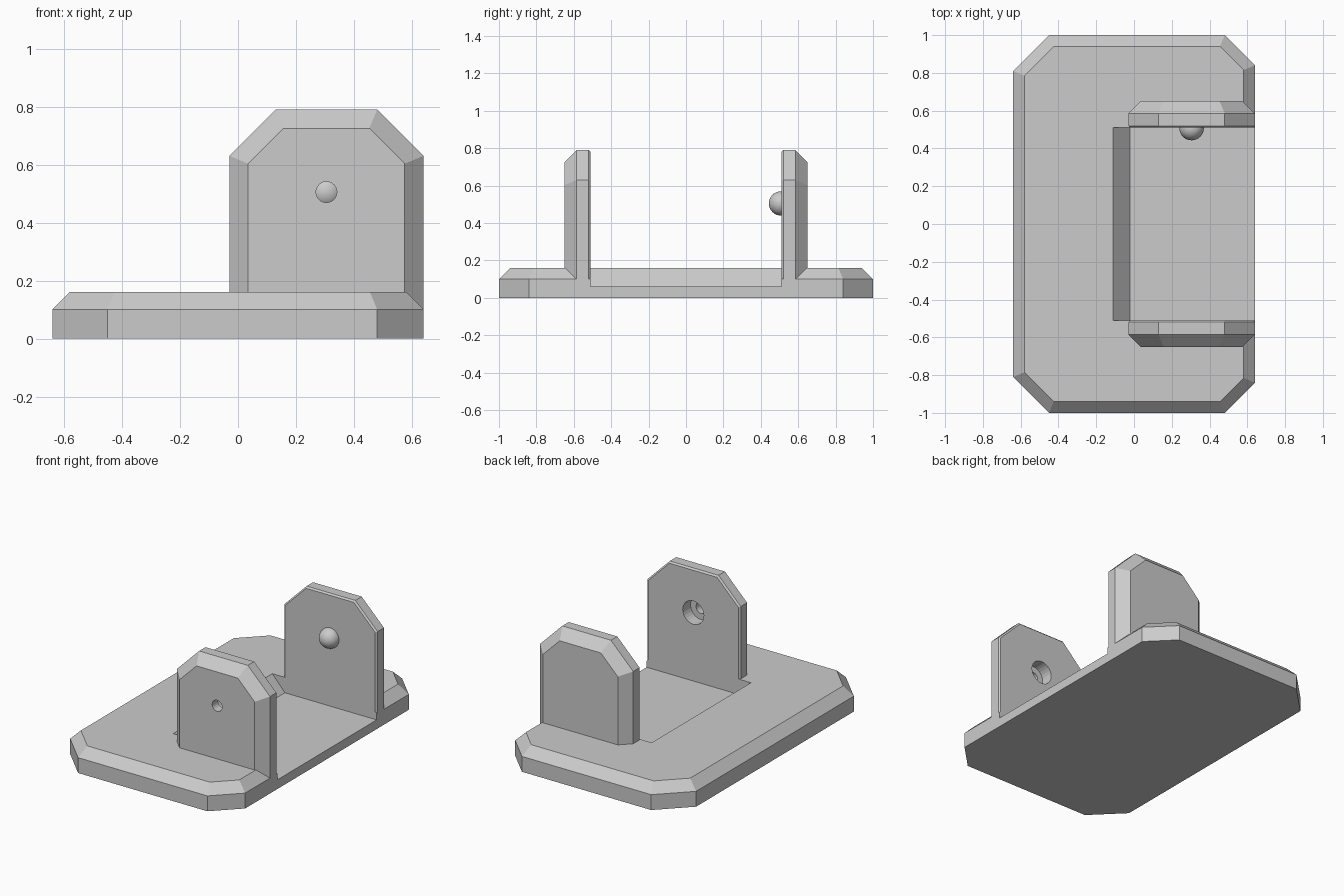
import bpy, bmesh, math
from mathutils import Vector

cube = bpy.data.objects.get("Cube")
if cube:
    bpy.data.objects.remove(cube, do_unlink=True)

grey = bpy.data.materials.new("plain_grey")
grey.use_nodes = True
colour = (0.6, 0.6, 0.6, 1)
grey.diffuse_color = colour
grey.node_tree.nodes["Principled BSDF"].inputs["Base Color"].default_value = colour


def loft(name, rings):
    """Closed solid through a stack of matching outlines."""
    bm = bmesh.new()
    loops = [[bm.verts.new(p) for p in ring] for ring in rings]
    for low, high in zip(loops, loops[1:]):
        for i in range(len(low)):
            j = (i + 1) % len(low)
            bm.faces.new((low[i], low[j], high[j], high[i]))
    bm.faces.new(loops[0][::-1])
    bm.faces.new(loops[-1])
    bmesh.ops.recalc_face_normals(bm, faces=bm.faces)
    mesh = bpy.data.meshes.new(name)
    bm.to_mesh(mesh)
    bm.free()
    mesh.materials.append(grey)
    obj = bpy.data.objects.new(name, mesh)
    bpy.context.collection.objects.link(obj)
    return obj


def combine(target, other, operation):
    """Bake a boolean into the target and drop the other solid."""
    mod = target.modifiers.new("cut", "BOOLEAN")
    mod.operation, mod.object, mod.solver = operation, other, "EXACT"
    graph = bpy.context.evaluated_depsgraph_get()
    mesh = bpy.data.meshes.new_from_object(target.evaluated_get(graph))
    target.modifiers.clear()
    target.data = mesh
    bpy.data.objects.remove(other, do_unlink=True)


def base_ring(z, inset):
    x, y = 0.64 - inset, 1 - inset
    left, right = (c - 0.586 * inset for c in (0.19, 0.16))
    half = [(x, y - right), (x - right, y), (left - x, y), (-x, y - left)]
    outline = half + [(px, -py) for px, py in reversed(half)]
    return [(px, py, z) for px, py in outline]


def plate_ring(y, inset):
    x0, x1, top = -0.03 + inset, 0.64 - inset, 0.79 - inset
    c = 0.16 - 0.586 * inset
    outline = [(x0, 0.03), (x0, top - c), (x0 + c, top),
               (x1 - c, top), (x1, top - c), (x1, 0.03)]
    return [(px, y, pz) for px, pz in outline]


PIN_X, PIN_Z = 0.305, 0.505


def hole_cutter(radius, y0, y1, sides=24):
    def ring(y):
        angles = [math.tau * i / sides for i in range(sides)]
        return [(PIN_X + radius * math.cos(a), y, PIN_Z + radius * math.sin(a))
                for a in angles]
    return loft("hole_cutter", [ring(y0), ring(y1)])


# Chamfered base slab with a sunken bay, sloped at its inner end
bracket = loft("mounting_bracket", [base_ring(0, 0), base_ring(0.10, 0),
                                    base_ring(0.16, 0.06)])
bay = [(-0.155, 0.21), (-0.02, 0.06), (0.8, 0.06), (0.8, 0.21)]
combine(bracket, loft("bay_cutter", [[(x, y, z) for x, z in bay]
                                     for y in (-0.51, 0.51)]), "DIFFERENCE")

# Upright plates, mirrored front and back
for side in (-1, 1):
    steps = [(0.51, 0.01), (0.52, 0), (0.585, 0), (0.65, 0.065)]
    plate = loft("plate", [plate_ring(side * y, inset) for y, inset in steps])
    combine(bracket, plate, "UNION")

# Stepped socket through the front plate
combine(bracket, hole_cutter(0.076, -0.59, -0.45), "DIFFERENCE")
combine(bracket, hole_cutter(0.036, -0.75, -0.45), "DIFFERENCE")

# Domed pin on the back plate
bpy.ops.mesh.primitive_uv_sphere_add(segments=32, ring_count=16, radius=0.065,
                                     location=(PIN_X, 0.508, PIN_Z))
pin = bpy.context.object
pin.name = "pin_dome"
pin.data.materials.append(grey)
bpy.ops.object.shade_smooth()
